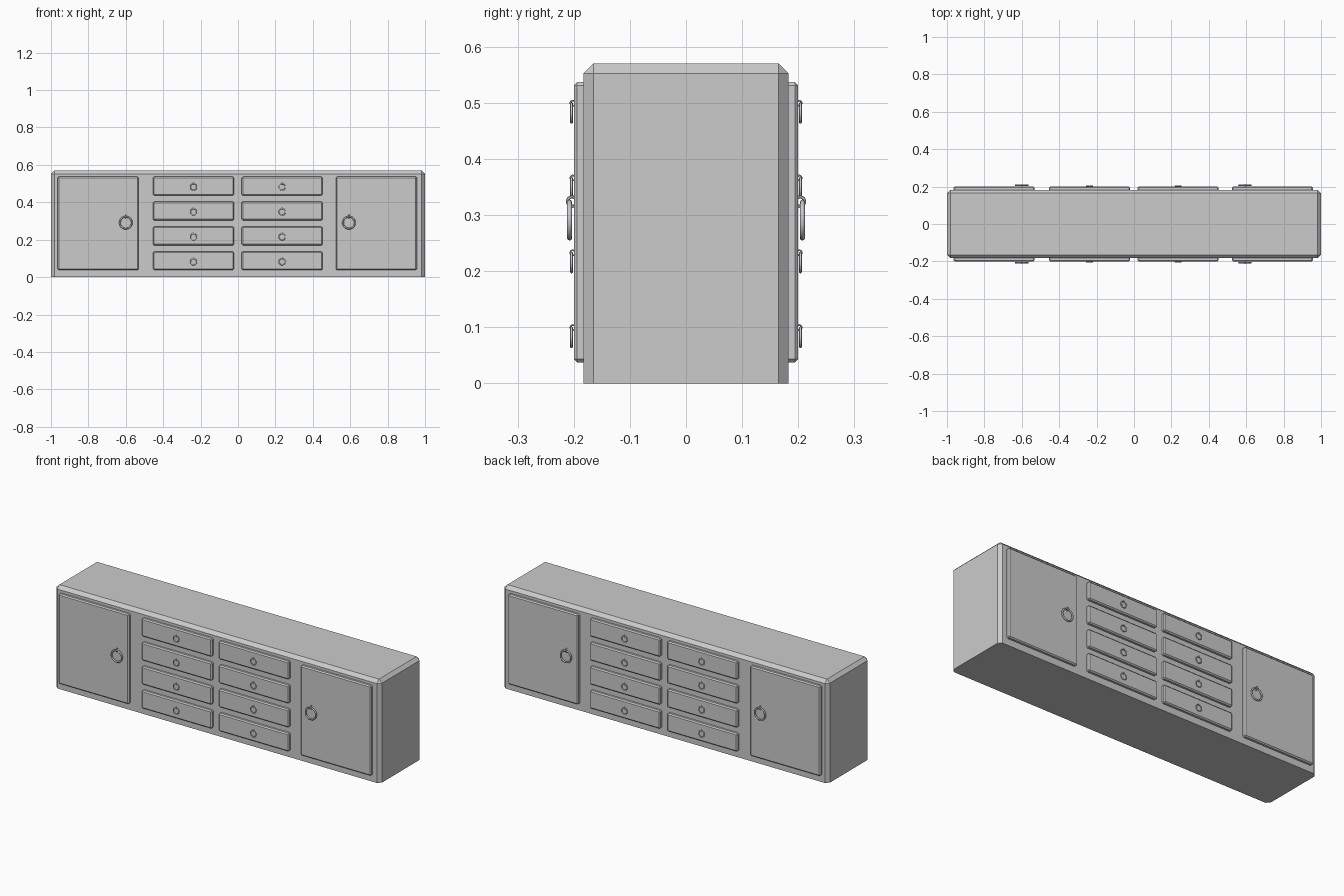
import bpy, bmesh, math
from mathutils import Matrix, Vector

if "Cube" in bpy.data.objects:
    bpy.data.objects.remove(bpy.data.objects["Cube"])


def beveled_box(name, lo, hi, width, keep):
    """Box from corner lo to hi; edges passing keep(edge) get a flat chamfer."""
    lo, hi = Vector(lo), Vector(hi)
    bm = bmesh.new()
    bmesh.ops.create_cube(bm, size=1)
    for v in bm.verts:
        v.co = (lo + hi) / 2 + v.co * (hi - lo)
    edges = [e for e in bm.edges if keep(e)]
    bmesh.ops.bevel(bm, geom=edges, offset=width, segments=1, affect='EDGES', profile=0.5)
    bmesh.ops.recalc_face_normals(bm, faces=bm.faces)
    me = bpy.data.meshes.new(name)
    bm.to_mesh(me)
    bm.free()
    ob = bpy.data.objects.new(name, me)
    bpy.context.collection.objects.link(ob)
    return ob


def torus(name, loc, rot, major, minor, n, m):
    bpy.ops.mesh.primitive_torus_add(location=loc, rotation=rot, major_radius=major,
                                     minor_radius=minor, major_segments=n, minor_segments=m)
    ob = bpy.context.object
    ob.name = name
    bpy.ops.object.shade_smooth_by_angle(angle=math.radians(50))


def panel(name, x, z, w, h, side):
    """Raised front panel with a chamfered outer face."""
    y0, y1 = sorted((side * 0.175, side * 0.2))
    outer = lambda e: any(abs(v.co.y) > 0.19 for v in e.verts)
    beveled_box(name, (x - w / 2, y0, z - h / 2), (x + w / 2, y1, z + h / 2), 0.006, outer)


def ring_pull(name, x, z, s, side):
    """Hanging ring through a small eye; z is the ring centre, s its scale."""
    torus(name + "_ring", (x, side * (0.2 + 0.0075 * s), z), (math.pi / 2, 0, 0),
          0.032 * s, 0.0045 * s, 24, 8)
    torus(name + "_eye", (x, side * (0.2 + 0.003 * s), z + 0.033 * s), (0, math.pi / 2, 0),
          0.0085 * s, 0.0028 * s, 14, 6)


# Cabinet body: chamfered everywhere except around the base
beveled_box("cabinet_body", (-1, -0.183, 0), (1, 0.183, 0.57), 0.018,
            lambda e: any(v.co.z > 0.3 for v in e.verts))

# Same doors and drawers on the front and back
for side, face in ((-1, "front"), (1, "back")):
    for x, px, lr in ((-0.748, -0.6, "left"), (0.74, 0.593, "right")):
        panel(f"{face}_door_{lr}", x, 0.287, 0.432, 0.5, side)
        ring_pull(f"{face}_door_{lr}_pull", px, 0.291, 1.0, side)
    for x, lr in ((-0.238, "left"), (0.236, "right")):
        for row in range(4):
            z = 0.087 + row * 0.1333
            panel(f"{face}_drawer_{lr}_{row + 1}", x, z, 0.432, 0.1, side)
            ring_pull(f"{face}_drawer_{lr}_{row + 1}_pull", x, z - 0.005, 0.53, side)
